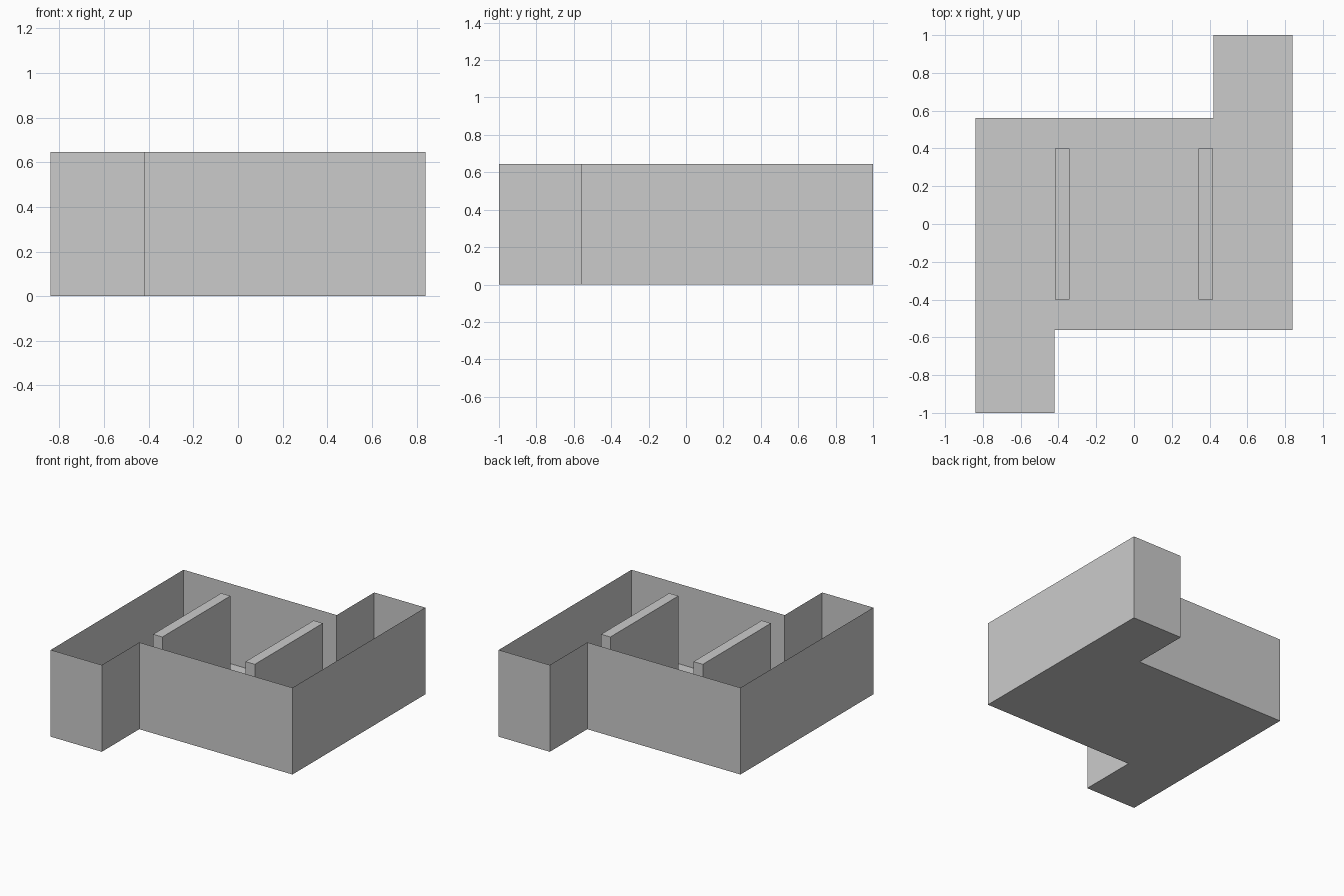
import bpy, bmesh

if "Cube" in bpy.data.objects:
    bpy.data.objects.remove(bpy.data.objects["Cube"])

HEIGHT = 0.645   # wall height
FLOOR = 0.05     # floor slab thickness

# Plan outline of the room, counter-clockwise
OUTLINE = [(-0.84, -1), (-0.42, -1), (-0.42, -0.56), (0.84, -0.56),
           (0.84, 1), (0.42, 1), (0.42, 0.56), (-0.84, 0.56)]


def extrude_outline(name, outline, z0, z1, caps):
    """Vertical sides around an outline, with optional top and bottom."""
    bm = bmesh.new()
    low = [bm.verts.new((x, y, z0)) for x, y in outline]
    high = [bm.verts.new((x, y, z1)) for x, y in outline]
    n = len(outline)
    for i in range(n):
        j = (i + 1) % n
        bm.faces.new((low[i], low[j], high[j], high[i]))
    if caps:
        bm.faces.new(low[::-1])
        bm.faces.new(high)
    mesh = bpy.data.meshes.new(name)
    bm.to_mesh(mesh)
    bm.free()
    obj = bpy.data.objects.new(name, mesh)
    bpy.context.collection.objects.link(obj)
    return obj


# Floor slab filling the outline
extrude_outline("floor_slab", OUTLINE, 0, FLOOR, True)

# Paper-thin outer walls, open at the top
extrude_outline("outer_walls", OUTLINE, FLOOR, HEIGHT, False)

# Two solid inner partitions
for side, x in (("left", -0.38), ("right", 0.38)):
    w, d = 0.038, 0.4
    rect = [(x - w, -d), (x + w, -d), (x + w, d), (x - w, d)]
    extrude_outline(side + "_partition", rect, FLOOR, HEIGHT, True)
